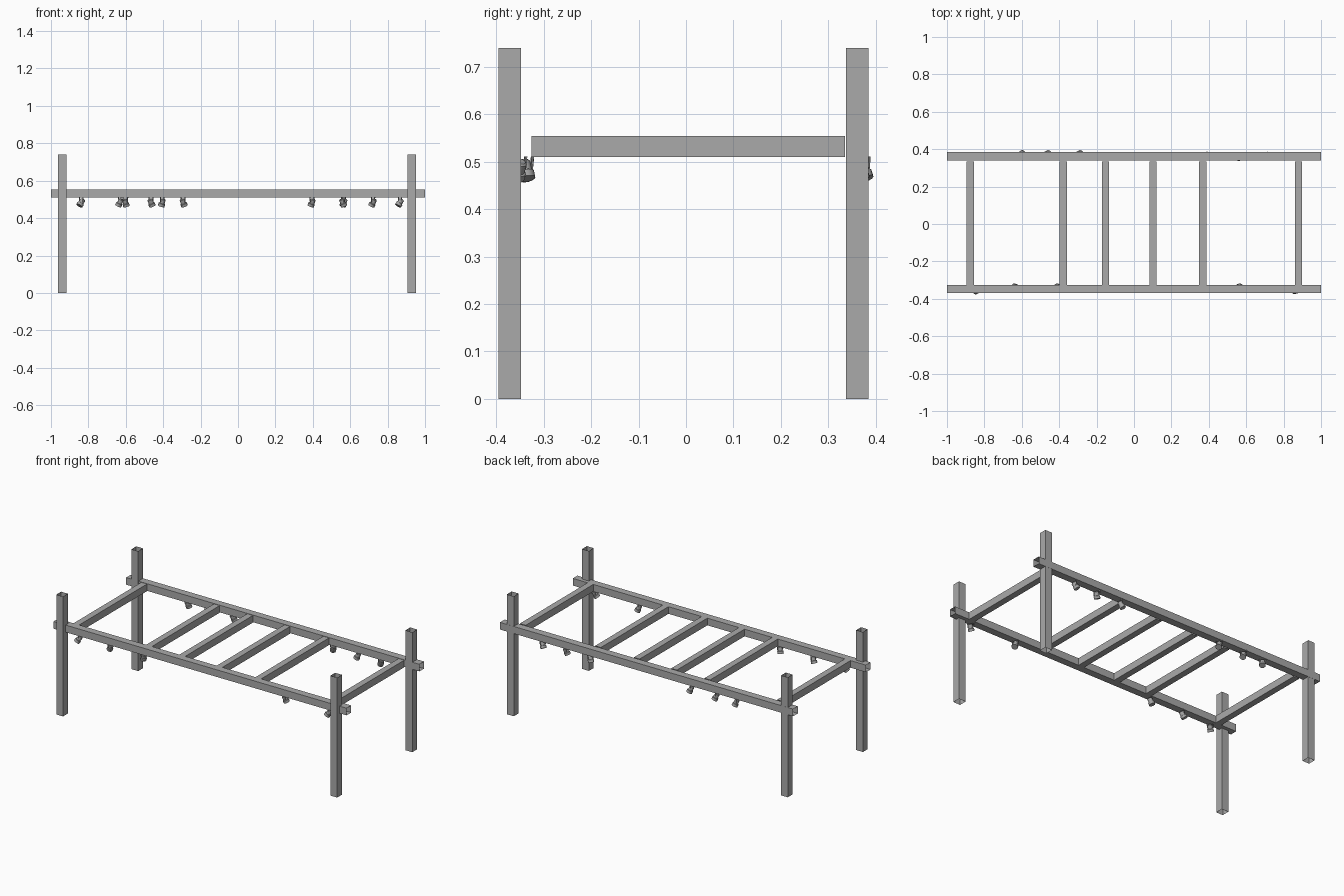
import bpy, bmesh, math
from mathutils import Vector, Matrix

if "Cube" in bpy.data.objects:
    bpy.data.objects.remove(bpy.data.objects["Cube"])


def material(name, value):
    m = bpy.data.materials.new(name)
    m.diffuse_color = (value, value, value, 1)
    m.use_nodes = True
    m.node_tree.nodes["Principled BSDF"].inputs["Base Color"].default_value = m.diffuse_color
    return m


STEEL = material("steel_grey", 0.40)
LAMP = material("lamp_grey", 0.36)


def finish(name, bm, mat):
    mesh = bpy.data.meshes.new(name)
    bm.to_mesh(mesh)
    bm.free()
    mesh.materials.append(mat)
    ob = bpy.data.objects.new(name, mesh)
    bpy.context.collection.objects.link(ob)
    return ob


def square_tube(name, lo, hi, axis):
    """Thin-walled box section, open at both ends along the given axis."""
    bm = bmesh.new()
    bmesh.ops.create_cube(bm, size=1)
    ends = [f for f in bm.faces if abs(f.normal[axis]) > 0.5]
    bmesh.ops.delete(bm, geom=ends, context='FACES_ONLY')
    for v in bm.verts:
        v.co = Vector([lo[i] if v.co[i] < 0 else hi[i] for i in range(3)])
    return finish(name, bm, STEEL)


# Posts
for side, y0, y1 in (("front", -0.395, -0.348), ("back", 0.337, 0.384)):
    for end, x0, x1 in (("left", -0.963, -0.917), ("right", 0.906, 0.953)):
        square_tube(f"{side}_{end}_post", (x0, y0, 0), (x1, y1, 0.739), 2)

# Long rails
Z0, Z1 = 0.51, 0.554
square_tube("front_rail", (-1, -0.370, Z0), (1, -0.3255, Z1), 0)
square_tube("back_rail", (-1, 0.339, Z0), (1, 0.3845, Z1), 0)

# Crossbars
for i, x in enumerate((-0.875, -0.379, -0.152, 0.102, 0.367, 0.880)):
    square_tube(f"crossbar_{i + 1}", (x - 0.0195, -0.3255, Z0),
                (x + 0.0195, 0.335, Z1), 1)


def lathe(bm, profile, mat, n=12):
    """Closed round body through (radius, height) points."""
    rings = [[bm.verts.new(mat @ Vector((r * math.cos(2 * math.pi * k / n),
                                         r * math.sin(2 * math.pi * k / n), h)))
              for k in range(n)] for r, h in profile]
    for a, b in zip(rings, rings[1:]):
        for k in range(n):
            bm.faces.new((a[k], a[(k + 1) % n], b[(k + 1) % n], b[k]))
    bm.faces.new(rings[0][::-1])
    bm.faces.new(rings[-1])


def spotlight(name, x, y, tilt_x, tilt_y):
    """Small can lamp aimed downwards, hung from the rail by a two-armed yoke."""
    bm = bmesh.new()
    centre = Vector((x, y, 0.483))
    aim = Vector((tilt_x, tilt_y, -1)).normalized()
    side = aim.cross(Vector((0, 0, 1))).normalized()
    rot = aim.to_track_quat('Z', 'Y').to_matrix().to_4x4()
    lathe(bm, [(0.010, -0.021), (0.014, -0.017), (0.014, 0.004),
               (0.018, 0.006), (0.018, 0.021)],
          Matrix.Translation(centre) @ rot)
    # Yoke arms
    for s in (-1, 1):
        low = centre + side * s * 0.015
        high = Vector((x, y, Z0 + 0.001)) + side * s * 0.018
        d = high - low
        m = (Matrix.Translation((low + high) / 2)
             @ d.to_track_quat('Z', 'Y').to_matrix().to_4x4()
             @ Matrix.Diagonal((0.004, 0.004, d.length, 1)))
        bmesh.ops.create_cube(bm, size=1, matrix=m)
    bmesh.ops.recalc_face_normals(bm, faces=bm.faces)
    ob = finish(name, bm, LAMP)
    bpy.context.view_layer.objects.active = ob
    ob.select_set(True)
    bpy.ops.object.shade_smooth_by_angle(angle=math.radians(40))
    ob.select_set(False)


# Spotlights along each rail: x, y, aim slopes
FRONT = ((-0.838, -0.353, -0.6, -0.4), (-0.632, -0.339, -0.5, 0.2),
         (-0.405, -0.339, -0.3, 0.2), (0.560, -0.339, 0.4, 0.2),
         (0.866, -0.353, -0.6, -0.3))
BACK = ((-0.602, 0.372, 0.3, 0.3), (-0.465, 0.372, 0.4, 0.3),
        (-0.293, 0.372, 0.4, 0.3), (0.396, 0.364, -0.4, 0.3),
        (0.566, 0.358, -0.4, -0.2), (0.722, 0.364, -0.5, 0.3))
for side, lamps in (("front", FRONT), ("back", BACK)):
    for i, lamp in enumerate(lamps):
        spotlight(f"{side}_spotlight_{i + 1}", *lamp)
